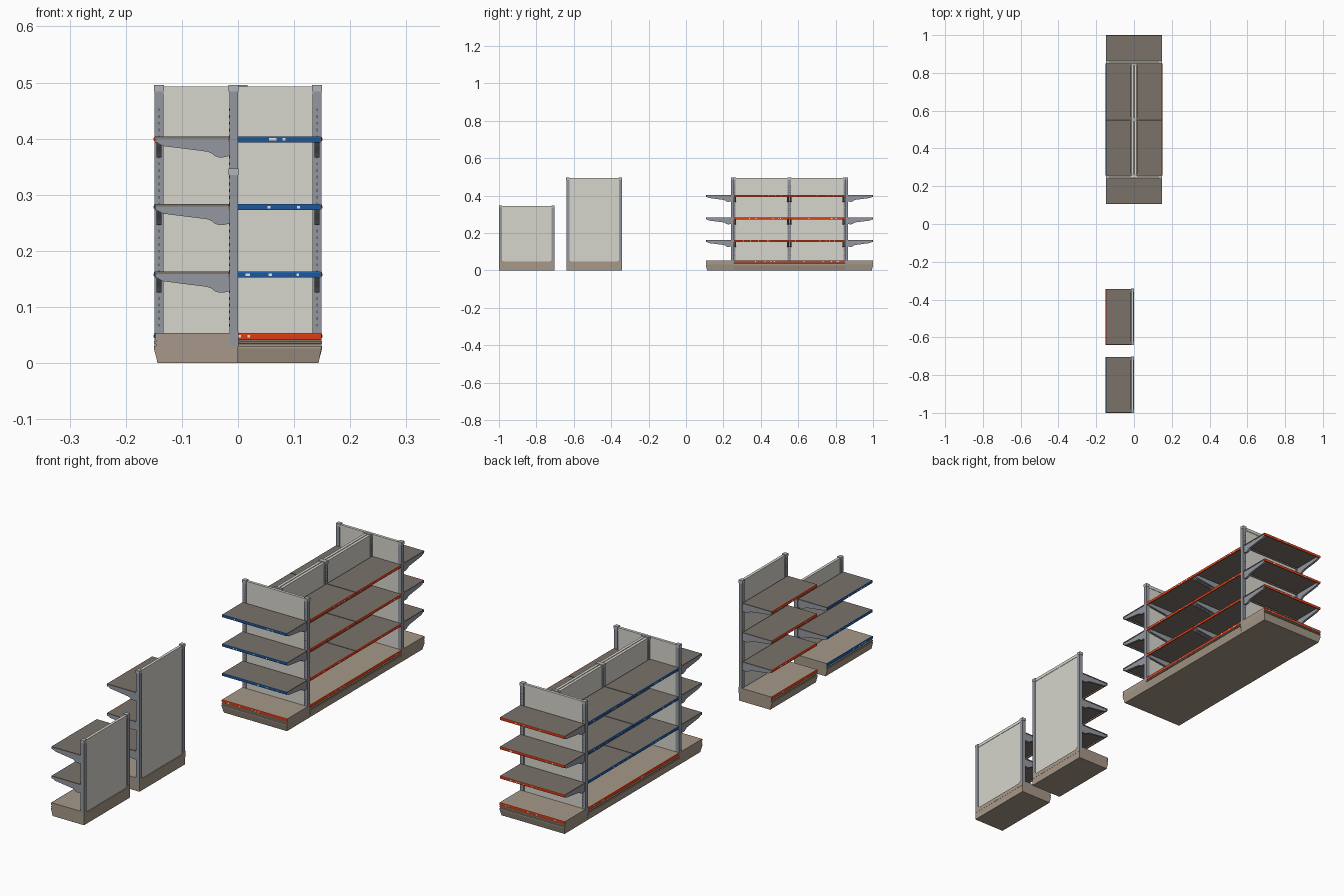
import bpy, bmesh, math, random
from mathutils import Matrix, Vector

if "Cube" in bpy.data.objects:
    bpy.data.objects.remove(bpy.data.objects["Cube"])

random.seed(4)


def material(name, rgb):
    m = bpy.data.materials.new(name)
    lin = [(c / 255 / 12.92) if c < 10 else ((c / 255 + 0.055) / 1.055) ** 2.4 for c in rgb]
    m.diffuse_color = (*lin, 1)
    m.use_nodes = True
    m.node_tree.nodes["Principled BSDF"].inputs["Base Color"].default_value = m.diffuse_color
    return m


TAN = material("tan_base", (166, 152, 136))
SHELF = material("brown_grey_shelf", (122, 114, 106))
STEEL = material("blue_grey_steel", (148, 153, 160))
CAP = material("light_grey_cap", (178, 182, 185))
PANEL = material("warm_white_panel", (214, 213, 204))
RED = material("red_strip", (236, 66, 24))
BLUE = material("blue_strip", (32, 92, 162))
WHITE = material("white_tag", (240, 240, 236))
DARK = material("dark_slot", (62, 64, 68))


def prism(bm, pts, a, b, axis="y"):
    """Extrude a closed profile: (x, z) along y, or (y, z) along x."""
    place = (lambda p, t: Vector((p[0], t, p[1]))) if axis == "y" else \
            (lambda p, t: Vector((t, p[0], p[1])))
    lo = [bm.verts.new(place(p, a)) for p in pts]
    hi = [bm.verts.new(place(p, b)) for p in pts]
    bm.faces.new(lo)
    bm.faces.new(hi[::-1])
    n = len(pts)
    for i in range(n):
        bm.faces.new((lo[i], hi[i], hi[(i + 1) % n], lo[(i + 1) % n]))


def box(x0, x1, y0, y1, z0, z1):
    return ([(x0, z0), (x1, z0), (x1, z1), (x0, z1)], y0, y1)


def part(name, mat, M, prisms, taper=0):
    bm = bmesh.new()
    for p in prisms:
        prism(bm, *p)
    if taper:  # draw the foot of the kick plate inwards
        for v in bm.verts:
            if v.co.z < 0.005:
                v.co.y -= math.copysign(taper, v.co.y)
    bmesh.ops.recalc_face_normals(bm, faces=bm.faces)
    me = bpy.data.meshes.new(name)
    bm.to_mesh(me)
    bm.free()
    me.materials.append(mat)
    ob = bpy.data.objects.new(name, me)
    ob.matrix_world = M
    bpy.context.collection.objects.link(ob)


# side profiles; shelves reach towards local -x, back plane at x = 0
KICK = [(0, 0), (-0.143, 0), (-0.15, 0.026), (-0.15, 0.031), (0, 0.031)]
DECK = [(-0.015, 0.031), (-0.146, 0.031), (-0.146, 0.034), (-0.15, 0.035), (-0.15, 0.038),
        (-0.146, 0.039), (-0.146, 0.041), (-0.149, 0.042), (-0.149, 0.0435),
        (-0.146, 0.0435), (-0.146, 0.0535), (-0.015, 0.0535)]
BRACKET = [(-0.012, -0.003), (-0.145, -0.003), (-0.145, -0.011), (-0.134, -0.017),
           (-0.055, -0.027), (-0.047, -0.030), (-0.041, -0.035), (-0.033, -0.0375),
           (-0.025, -0.037), (-0.012, -0.034)]
STRIP = [(-0.1455, 0), (-0.149, 0), (-0.15, -0.002), (-0.149, -0.0105), (-0.1455, -0.0105)]


def shift(pts, dz):
    return [(x, z + dz) for x, z in pts]


def strip(name, mat, M, h, z):
    """Coloured price strip with a few blank tags."""
    part(name, mat, M, [(shift(STRIP, z), -h, h)])
    tags = []
    for _ in range(5):
        y = random.uniform(-h * 0.8, h * 0.8)
        tags.append(box(-0.1503, -0.149, y, y + 0.005, z - 0.0075, z - 0.003))
    part(name + "_tags", WHITE, M, tags)


def unit(name, loc, turn, height, levels, colour, base_colour, post=0.016,
         taper=0, back=False):
    M = Matrix.Translation((*loc, 0)) @ Matrix.Rotation(math.radians(turn), 4, "Z")
    h = 0.1485
    sides = ((-h, -h + post), (h - post, h))

    # base
    part(name + "_kick_base", TAN, M, [(KICK, -h, h)], taper)
    part(name + "_base_deck", TAN, M, [(DECK, -h, h)])
    strip(name + "_base_strip", base_colour, M, h, 0.0535)

    # uprights, caps and punched slots
    part(name + "_posts", STEEL, M,
         [box(-0.0155, 0, a, b, 0.03, height - 0.01) for a, b in sides])
    e = 0.001
    part(name + "_post_caps", CAP, M,
         [box(-0.0165, 0.0005, a - e, b + e, height - 0.012, height) for a, b in sides])
    slots = []
    n = int((height - 0.09) / 0.012)
    for a, b in sides:
        c = (a + b) / 2
        slots += [box(-0.0157, -0.015, c - 0.001, c + 0.001, z, z + 0.005)
                  for z in (0.065 + 0.012 * i for i in range(n))]
    part(name + "_post_slots", DARK, M, slots)

    # back panel and top rail
    i = h - post
    part(name + "_back_panel", PANEL, M, [box(-0.011, -0.003, -i, i, 0.04, height - 0.015)])
    part(name + "_top_rail", PANEL, M, [box(-0.013, -0.0015, -i, i, height - 0.016, height - 0.003)])
    if back:  # rear skirt with raised corners
        part(name + "_rear_skirt", TAN, M, [
            ([(-h, 0.03), (h, 0.03), (h, 0.056), (h - 0.016, 0.054), (h - 0.026, 0.047),
              (-h + 0.026, 0.047), (-h + 0.016, 0.054), (-h, 0.056)], -0.004, 0.0006, "x")])

    # shelves on paired brackets
    for k in range(levels):
        z = 0.163 + 0.1205 * k
        tag = f"{name}_shelf_{k + 1}"
        s = h - 0.0015
        part(tag, SHELF, M, [box(-0.1465, -0.016, -s, s, z - 0.004, z),
                             box(-0.1465, -0.145, -s, s, z - 0.010, z - 0.004),
                             box(-0.018, -0.016, -s, s, z - 0.010, z - 0.004)])
        strip(tag + "_strip", colour, M, s, z)
        part(tag + "_brackets", STEEL, M,
             [(shift(BRACKET, z), a, b) for a, b in ((-h + 0.003, -h + 0.012), (h - 0.012, h - 0.003))])


# free-standing single units
unit("short_unit", (0, -0.8515), 0, 0.347, 2, BLUE, BLUE, back=True)
unit("tall_unit", (0, -0.4915), 0, 0.496, 3, RED, RED, back=True)

# double-sided island: two bays back to back
for n, y in enumerate((0.4045, 0.7015)):
    unit(f"island_left_bay_{n + 1}", (0, y), 0, 0.496, 3, BLUE, RED, post=0.009)
    unit(f"island_right_bay_{n + 1}", (0, y), 180, 0.496, 3, RED, RED, post=0.009)

# end caps
unit("front_end_cap", (0, 0.256), 90, 0.496, 3, BLUE, RED, taper=0.005)
unit("rear_end_cap", (0, 0.85), -90, 0.496, 3, RED, RED, taper=0.005)
